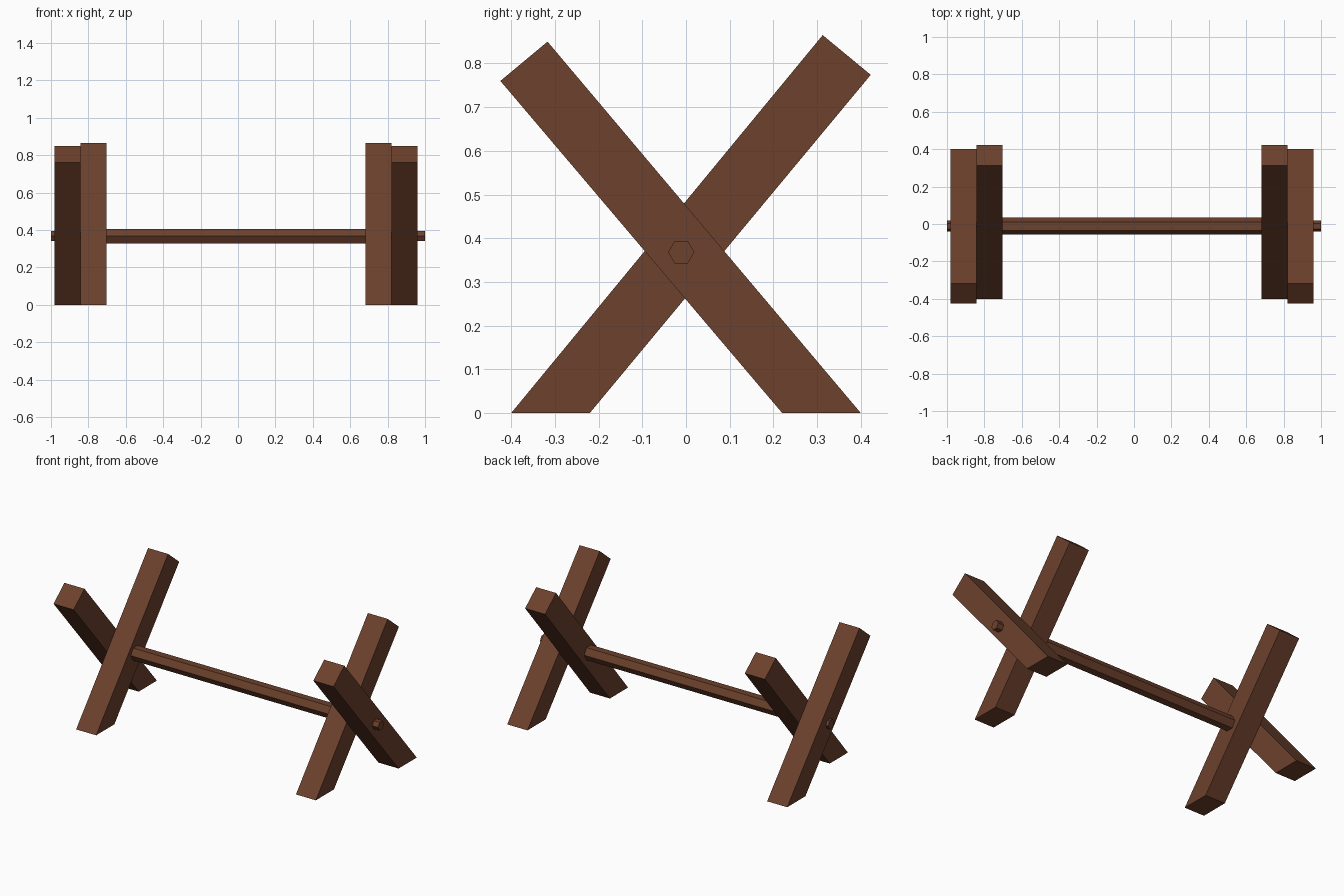
import bpy, bmesh
from math import cos, sin, pi

if "Cube" in bpy.data.objects:
    bpy.data.objects.remove(bpy.data.objects["Cube"])

wood = bpy.data.materials.new("brown_wood")
wood.diffuse_color = (0.15, 0.052, 0.025, 1)
wood.use_nodes = True
wood.node_tree.nodes["Principled BSDF"].inputs["Base Color"].default_value = wood.diffuse_color


def loft(name, rings):
    """Skin matching closed rings of points and cap both ends."""
    bm = bmesh.new()
    loops = [[bm.verts.new(p) for p in ring] for ring in rings]
    n = len(loops[0])
    for a, b in zip(loops, loops[1:]):
        for i in range(n):
            j = (i + 1) % n
            bm.faces.new((a[i], a[j], b[j], b[i]))
    bm.faces.new(loops[0])
    bm.faces.new(loops[-1])
    bmesh.ops.recalc_face_normals(bm, faces=bm.faces)
    mesh = bpy.data.meshes.new(name)
    bm.to_mesh(mesh)
    bm.free()
    mesh.materials.append(wood)
    obj = bpy.data.objects.new(name, mesh)
    bpy.context.collection.objects.link(obj)
    return obj


# Crossed beams: (y, z) side profiles with feet cut flat on the ground
outer = [(0.22, 0), (0.40, 0), (-0.317, 0.85), (-0.425, 0.76)]
inner = [(-0.40, 0), (-0.22, 0), (0.423, 0.774), (0.313, 0.865)]
for name, profile, x0, x1 in (
        ("right_outer_beam", outer, 0.82, 0.96),
        ("right_inner_beam", inner, 0.682, 0.82),
        ("left_outer_beam", outer, -0.982, -0.843),
        ("left_inner_beam", inner, -0.843, -0.704)):
    loft(name, [[(x, y, z) for y, z in profile] for x in (x0, x1)])


# Six-sided crossbar, stepped down to thin pegs through the beams
def hexagon(x, r, y=-0.011, z=0.368):
    return [(x, y + r * cos(i * pi / 3), z + r * sin(i * pi / 3)) for i in range(6)]


thin, thick = 0.03, 0.045
loft("crossbar", [hexagon(-1, thin), hexagon(-0.71, thin),
                  hexagon(-0.71, thick), hexagon(0.69, thick),
                  hexagon(0.69, thin), hexagon(1, thin)])
